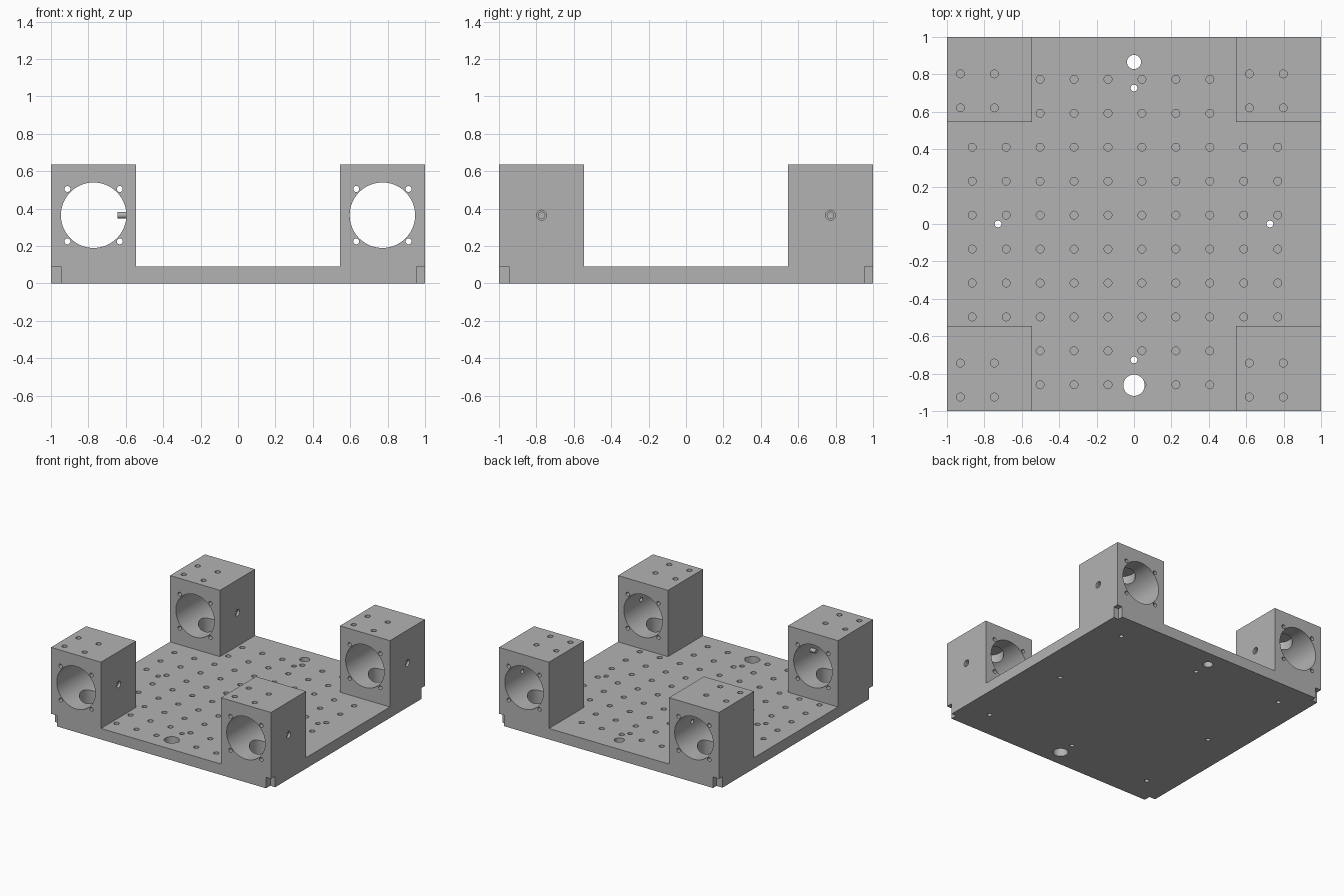
import bpy, bmesh, math
from mathutils import Matrix, Vector

if "Cube" in bpy.data.objects:
    bpy.data.objects.remove(bpy.data.objects["Cube"], do_unlink=True)

PLATE, TOP, INNER = 0.09, 0.635, 0.545   # plate height, block height, block inner edge
CX, BORE_Z = 0.772, 0.365                # block centre, bore height
SIGNS = (-1, 1)
CORNERS = [(sx, sy) for sx in SIGNS for sy in SIGNS]
AXES = {"x": Matrix.Rotation(math.pi / 2, 4, "Y"),
        "y": Matrix.Rotation(math.pi / 2, 4, "X"),
        "z": Matrix.Identity(4)}

grey = bpy.data.materials.new("plain grey")
grey.use_nodes = True
colour = (0.45, 0.45, 0.45, 1)
grey.diffuse_color = colour
grey.node_tree.nodes["Principled BSDF"].inputs["Base Color"].default_value = colour


def make_object(name, bm):
    mesh = bpy.data.meshes.new(name)
    bm.to_mesh(mesh)
    bm.free()
    mesh.materials.append(grey)
    ob = bpy.data.objects.new(name, mesh)
    bpy.context.collection.objects.link(ob)
    return ob


def drill(bm, centre, radius, length, axis="z", sides=20):
    bmesh.ops.create_cone(bm, cap_ends=True, segments=sides, radius1=radius, radius2=radius,
                          depth=length, matrix=Matrix.Translation(centre) @ AXES[axis])


def box(bm, low, high):
    low, high = Vector(low), Vector(high)
    bmesh.ops.create_cube(bm, size=1, matrix=Matrix.Translation((low + high) / 2)
                          @ Matrix.Diagonal((*(high - low), 1)))


def cut(body, bm):
    """Subtract a set of cutter solids from the body and remove them."""
    cutter = make_object("cutter", bm)
    cutter.hide_render = True
    mod = body.modifiers.new("cut", "BOOLEAN")
    mod.operation, mod.solver, mod.object = "DIFFERENCE", "EXACT", cutter
    bpy.context.view_layer.update()
    result = bpy.data.meshes.new_from_object(
        body.evaluated_get(bpy.context.evaluated_depsgraph_get()))
    body.modifiers.clear()
    body.data = result
    bpy.data.objects.remove(cutter, do_unlink=True)


# Plate with four corner blocks, raised from a three by three grid
bm = bmesh.new()
lines = (-1, -INNER, INNER, 1)
grid = [[bm.verts.new((x, y, 0)) for y in lines] for x in lines]
for i in range(3):
    for j in range(3):
        bm.faces.new((grid[i][j], grid[i + 1][j], grid[i + 1][j + 1], grid[i][j + 1]))
out = bmesh.ops.extrude_face_region(bm, geom=bm.faces[:], use_keep_orig=True)
upper = [v for v in out["geom"] if isinstance(v, bmesh.types.BMVert)]
bmesh.ops.translate(bm, verts=upper, vec=(0, 0, PLATE))
bm.normal_update()
for sx, sy in CORNERS:
    face = [f for f in bm.faces if all(v.co.z > PLATE / 2 for v in f.verts)
            and f.calc_center_median().x * sx > INNER
            and f.calc_center_median().y * sy > INNER
            and abs(f.normal.z) > 0.9]
    out = bmesh.ops.extrude_face_region(bm, geom=face)
    top = [v for v in out["geom"] if isinstance(v, bmesh.types.BMVert)]
    bmesh.ops.translate(bm, verts=top, vec=(0, 0, TOP - PLATE))
bmesh.ops.recalc_face_normals(bm, faces=bm.faces[:])
bmesh.ops.dissolve_limit(bm, angle_limit=0.01, verts=bm.verts[:], edges=bm.edges[:])
body = make_object("base_plate_with_corner_blocks", bm)

# Wide bores and the four screw holes round each one
bm = bmesh.new()
for sx, sy in CORNERS:
    centre = Vector((sx * CX, sy * CX, BORE_Z))
    drill(bm, centre, 0.175, 0.6, "y", 64)
    for dx, dz in CORNERS:
        drill(bm, centre + Vector((dx, 0, dz)) * 0.14, 0.016, 0.6, "y")
cut(body, bm)

# Upright pockets crossing the bores
bm = bmesh.new()
for sx, sy in CORNERS:
    drill(bm, (sx * CX, sy * CX, 0.34), 0.105, 0.48, "z", 48)
cut(body, bm)

# Side screw holes with a shallow recess, and foot screw holes
for radius, length in ((0.017, 0.2), (0.027, 0.04)):
    bm = bmesh.new()
    for sx, sy in CORNERS:
        outer = 1 if sx > 0 else -INNER
        drill(bm, (outer, sy * CX, BORE_Z), radius, length, "x")
    cut(body, bm)
bm = bmesh.new()
for sx, sy in CORNERS:
    drill(bm, (sx * CX, sy * CX, 0.05), 0.018, 0.2)
cut(body, bm)

# Blind holes: regular grid on the plate, four on top of each block
bm = bmesh.new()
STEP = 0.1815
for i in range(10):
    for j in range(10):
        if 2 <= i <= 7 or 2 <= j <= 7:
            drill(bm, (-0.865 + i * STEP, -0.86 + j * STEP, PLATE), 0.021, 0.12)
for x in (-0.928, 0.617):
    for y in (-0.925, 0.621):
        for i in range(2):
            for j in range(2):
                drill(bm, (x + i * STEP, y + j * STEP, TOP), 0.021, 0.08)
cut(body, bm)

# Through holes in the plate
bm = bmesh.new()
drill(bm, (0, 0.866, 0.05), 0.038, 0.3, "z", 32)
drill(bm, (0, -0.862, 0.05), 0.057, 0.3, "z", 32)
for s in SIGNS:
    drill(bm, (s * 0.727, 0, 0.05), 0.018, 0.3)
    drill(bm, (0, s * 0.727, 0.05), 0.018, 0.3)
cut(body, bm)

# Square notches under the outer corners
bm = bmesh.new()
NOTCH = {-1: (-1.1, -0.945), 1: (0.955, 1.1)}
for sx, sy in CORNERS:
    (x0, x1), (y0, y1) = NOTCH[sx], NOTCH[sy]
    box(bm, (x0, y0, -0.1), (x1, y1, PLATE))
cut(body, bm)

# Smooth bore walls, sharp rims
bpy.ops.object.select_all(action="DESELECT")
body.select_set(True)
bpy.context.view_layer.objects.active = body
bpy.ops.object.shade_smooth_by_angle(angle=math.radians(30))
